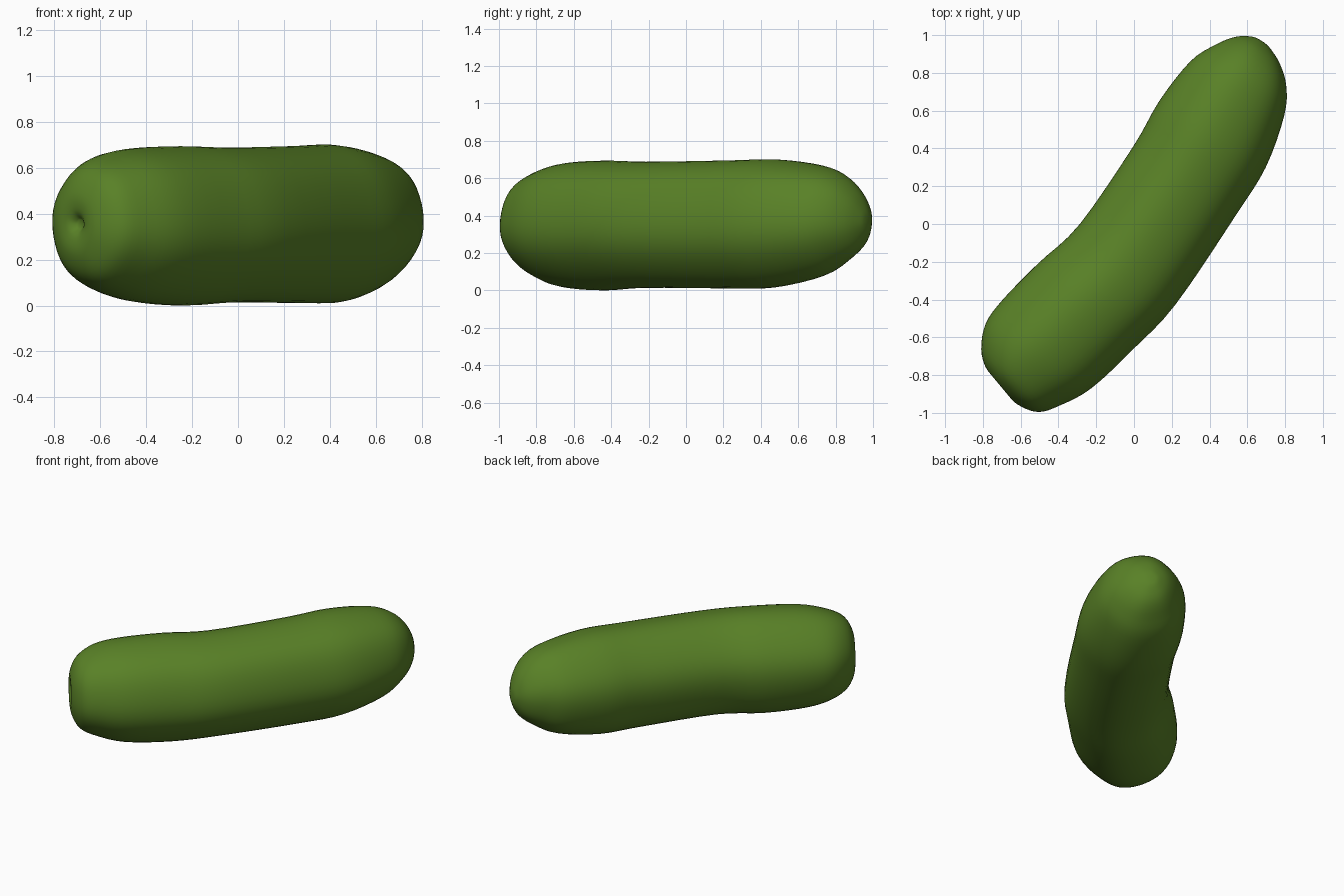
import bpy, bmesh, math
from mathutils import Vector

if "Cube" in bpy.data.objects:
    bpy.data.objects.remove(bpy.data.objects["Cube"], do_unlink=True)

SIDES, STEPS = 48, 4

# Stations along the body: x, y, z, heading in degrees, half width, half height
STATIONS = [
    (-.68, -.83, .36, 40, .02, .02),
    (-.70, -.85, .36, 40, .06, .06),
    (-.70, -.85, .36, 40, .13, .14),
    (-.655, -.825, .36, 42, .226, .235),
    (-.585, -.74, .36, 42, .295, .295),
    (-.455, -.63, .355, 45, .335, .335),
    (-.25, -.43, .352, 48, .342, .350),
    (-.03, -.21, .356, 50, .334, .340),
    (.27, .23, .358, 56, .330, .345),
    (.42, .48, .363, 58, .335, .345),
    (.55, .72, .375, 60, .290, .300),
    (.62, .84, .385, 60, .222, .235),
    (.66, .92, .380, 58, .142, .155),
    (.675, .965, .375, 58, .060, .065),
    (.68, .973, .37, 58, .015, .015),
]


def blend(a, b, c, d, t):
    """Smooth curve from b to c."""
    return .5 * (2 * b + (c - a) * t + (2 * a - 5 * b + 4 * c - d) * t ** 2
                 + (3 * b - a - 3 * c + d) * t ** 3)


def smooth_stations(rows):
    last = len(rows) - 1
    for i in range(last):
        near = [rows[min(max(i + k, 0), last)] for k in (-1, 0, 1, 2)]
        for s in range(STEPS):
            yield [blend(*v, s / STEPS) for v in zip(*near)]
    yield rows[-1]


# Body: softly ridged rings lofted along the bent spine
bm = bmesh.new()
rings = []
for x, y, z, heading, wide, high in smooth_stations(STATIONS):
    h = math.radians(heading)
    side = Vector((math.sin(h), -math.cos(h), 0))
    ring = []
    for k in range(SIDES):
        a = math.tau * k / SIDES
        ridge = 1 - .009 * (1 + math.cos(6 * (a - math.radians(15))))
        p = Vector((x, y, z)) + side * (wide * ridge * math.cos(a))
        p.z += high * ridge * math.sin(a)
        ring.append(bm.verts.new(p))
    rings.append(ring)
for r, s in zip(rings, rings[1:]):
    for k in range(SIDES):
        n = (k + 1) % SIDES
        bm.faces.new((r[k], r[n], s[n], s[k]))
bm.faces.new(rings[0])
bm.faces.new(rings[-1])
bmesh.ops.recalc_face_normals(bm, faces=bm.faces)

# Centre the body and stand it on the ground
for axis in range(3):
    values = [v.co[axis] for v in bm.verts]
    low, top = min(values), max(values)
    offset = low if axis == 2 else (low + top) / 2
    for v in bm.verts:
        v.co[axis] -= offset

mesh = bpy.data.meshes.new("cucumber_body")
bm.to_mesh(mesh)
bm.free()
body = bpy.data.objects.new("cucumber_body", mesh)
bpy.context.collection.objects.link(body)

# Skin colour
green = bpy.data.materials.new("cucumber green")
green.use_nodes = True
colour = (.10, .22, .02, 1)
green.diffuse_color = colour
green.node_tree.nodes["Principled BSDF"].inputs["Base Color"].default_value = colour
mesh.materials.append(green)

for f in mesh.polygons:
    f.use_smooth = True
